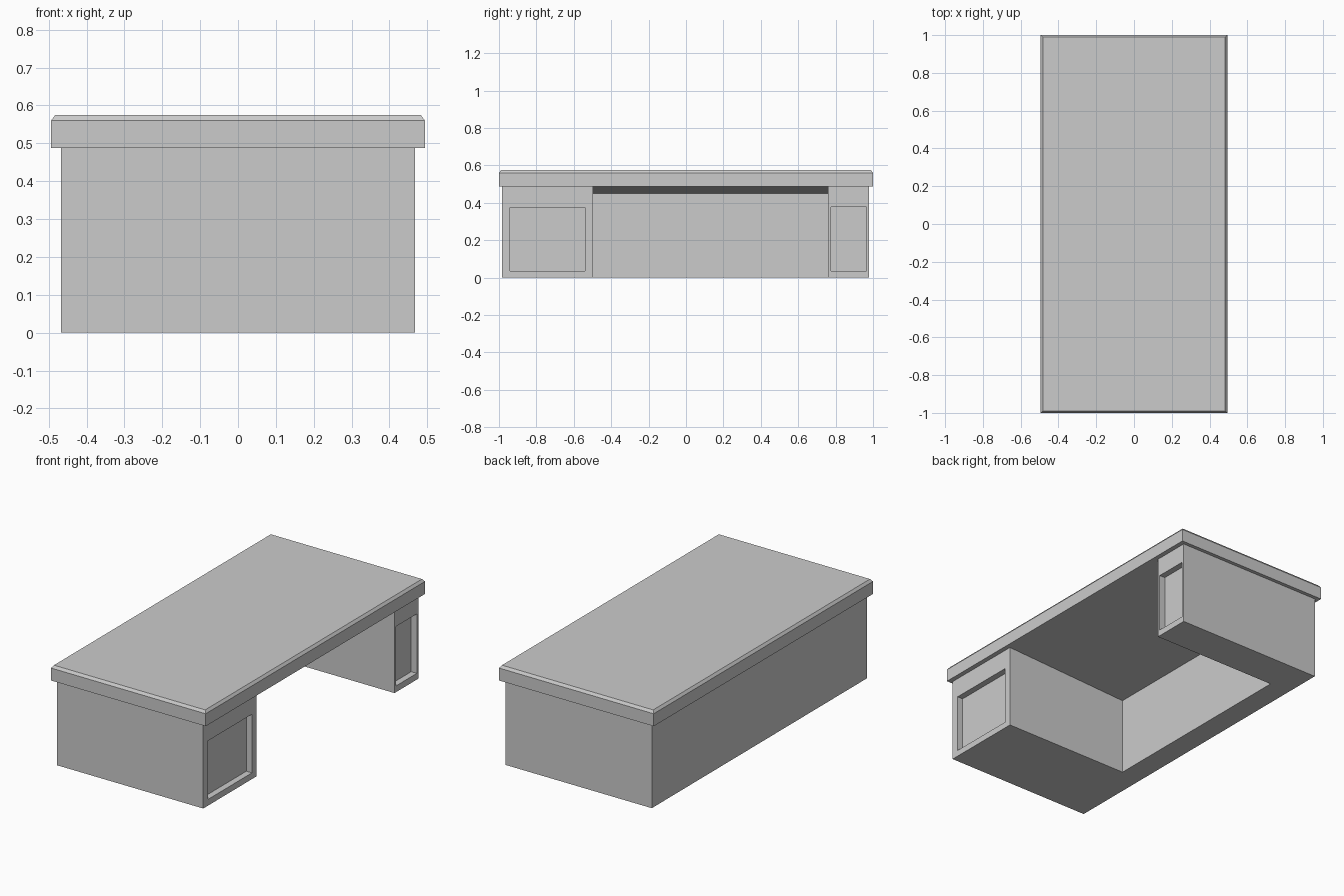
import bpy, bmesh

if "Cube" in bpy.data.objects:
    bpy.data.objects.remove(bpy.data.objects["Cube"])

X0, X1 = -0.467, 0.467      # carcass back / drawer side
Y0, Y1 = -0.984, 0.979      # carcass ends
K0, K1 = -0.497, 0.76       # kneehole sides
Z1 = 0.488                  # underside of the desktop


def finish(bm, name):
    bmesh.ops.recalc_face_normals(bm, faces=bm.faces)
    me = bpy.data.meshes.new(name)
    bm.to_mesh(me)
    bm.free()
    ob = bpy.data.objects.new(name, me)
    bpy.context.collection.objects.link(ob)
    return ob


def box(x0, x1, y0, y1, z0, z1):
    bm = bmesh.new()
    bmesh.ops.create_cube(bm, size=1)
    for v in bm.verts:
        v.co.x = x1 if v.co.x > 0 else x0
        v.co.y = y1 if v.co.y > 0 else y0
        v.co.z = z1 if v.co.z > 0 else z0
    return bm


def pedestal(name, y0, y1, panel, depth=0.036):
    """Box with a rectangular recess (y0, y1, z0, z1) in its +x face."""
    bm = box(X0, X1, y0, y1, 0, Z1)
    bm.normal_update()
    front = max(bm.faces, key=lambda f: f.normal.x)
    cy, cz = (y0 + y1) / 2, Z1 / 2
    bmesh.ops.inset_individual(bm, faces=[front], thickness=0.01)
    for v in front.verts:
        v.co.y = panel[1] if v.co.y > cy else panel[0]
        v.co.z = panel[3] if v.co.z > cz else panel[2]
    # second ring of vertices forms the recess walls
    bmesh.ops.inset_individual(bm, faces=[front], thickness=0.0)
    for v in front.verts:
        v.co.x -= depth
    return finish(bm, name)


# Drawer pedestals, wide and narrow
pedestal("wide_pedestal", Y0, K0, (-0.942, -0.54, 0.036, 0.374))
pedestal("narrow_pedestal", K1, Y1, (0.775, 0.964, 0.036, 0.379))

# Back panel with the sloped kneehole ceiling, one extruded profile
bm = bmesh.new()
profile = [(X0, 0), (-0.335, 0), (-0.335, 0.45), (X1, Z1), (X0, Z1)]
face = bm.faces.new([bm.verts.new((x, K0, z)) for x, z in profile])
ext = bmesh.ops.extrude_face_region(bm, geom=[face])
for v in ext["geom"]:
    if isinstance(v, bmesh.types.BMVert):
        v.co.y = K1
finish(bm, "back_panel")

# Desktop slab with a chamfered upper rim
bm = box(-0.494, 0.494, -1, 1, Z1, 0.56)
bm.normal_update()
top = max(bm.faces, key=lambda f: f.normal.z)
bmesh.ops.inset_individual(bm, faces=[top], thickness=0.016, depth=0.015)
finish(bm, "desktop")
